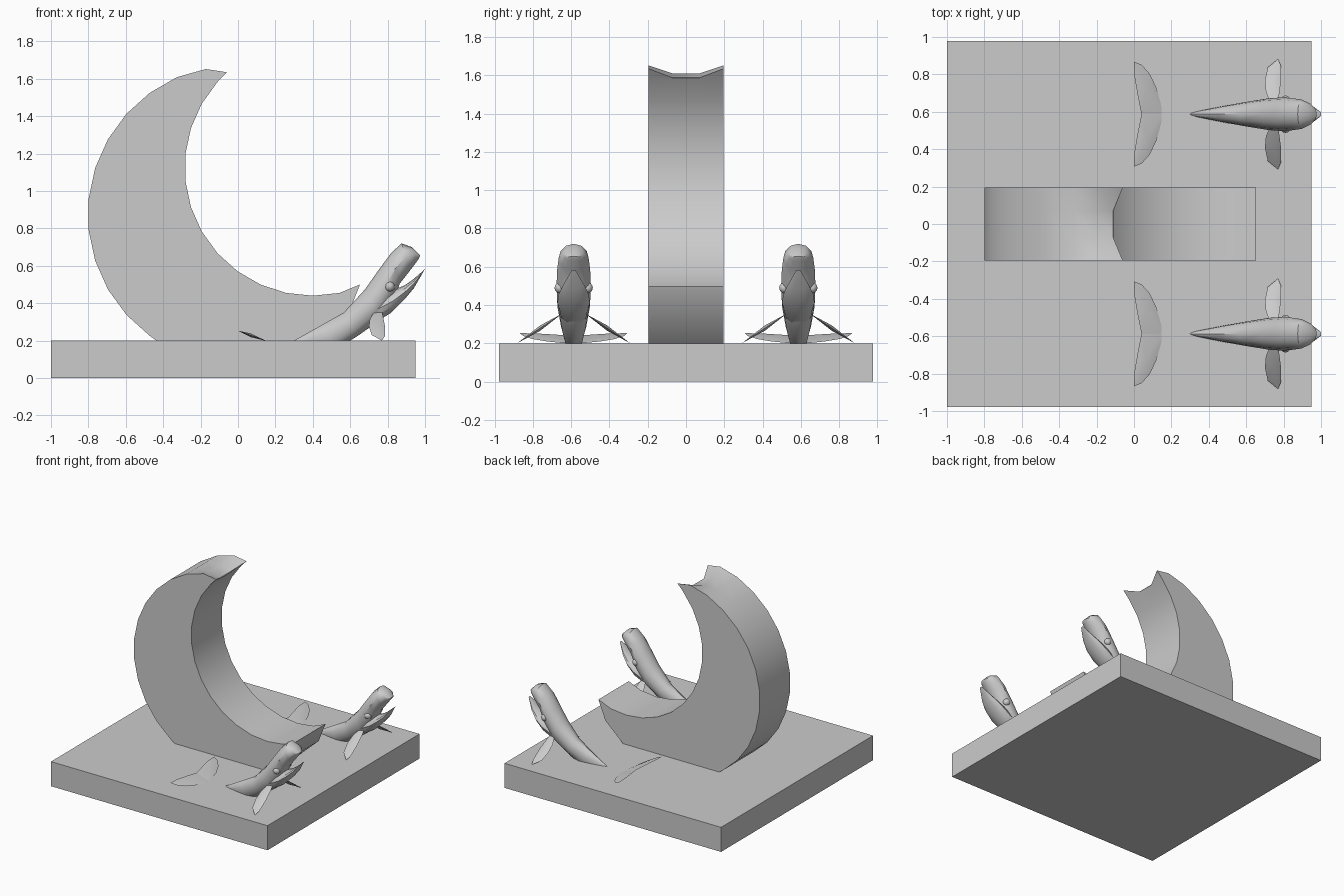
import bpy, bmesh, math
from mathutils import Vector

cube = bpy.data.objects.get("Cube")
if cube:
    bpy.data.objects.remove(cube, do_unlink=True)

grey = bpy.data.materials.new("stone grey")
grey.use_nodes = True
grey.diffuse_color = (0.6, 0.6, 0.6, 1)
grey.node_tree.nodes["Principled BSDF"].inputs["Base Color"].default_value = (0.6, 0.6, 0.6, 1)


def finish(bm, name, angle=30):
    bmesh.ops.remove_doubles(bm, verts=bm.verts, dist=0.0005)
    bmesh.ops.recalc_face_normals(bm, faces=bm.faces)
    mesh = bpy.data.meshes.new(name)
    bm.to_mesh(mesh)
    bm.free()
    mesh.materials.append(grey)
    obj = bpy.data.objects.new(name, mesh)
    bpy.context.collection.objects.link(obj)
    bpy.ops.object.select_all(action='DESELECT')
    obj.select_set(True)
    bpy.context.view_layer.objects.active = obj
    bpy.ops.object.shade_smooth_by_angle(angle=math.radians(angle))
    return obj


def loft(rings, name, angle=30):
    """Skin closed rings of equal length and cap both ends."""
    bm = bmesh.new()
    loops = [[bm.verts.new(p) for p in ring] for ring in rings]
    for a, b in zip(loops, loops[1:]):
        for i in range(len(a)):
            j = (i + 1) % len(a)
            bm.faces.new((a[i], a[j], b[j], b[i]))
    bm.faces.new(loops[0])
    bm.faces.new(loops[-1])
    return finish(bm, name, angle)


def body_rings(stations, y, sides=12):
    """Each station is top x, z, bottom x, z and half width."""
    rings = []
    for tx, tz, bx, bz, w in stations:
        top, low = Vector((tx, y, tz)), Vector((bx, y, bz))
        mid, half = (top + low) / 2, (top - low) / 2
        angles = [math.tau * i / sides for i in range(sides)]
        rings.append([mid + half * math.cos(a) + Vector((0, w * math.sin(a), 0)) for a in angles])
    return rings


def lens(points, thick, name):
    """Thin blade, thick in the middle and sharp at its outline."""
    bm = bmesh.new()
    rim = [bm.verts.new(p) for p in points]
    centre = sum((Vector(p) for p in points), Vector()) / len(points)
    for s in (1, -1):
        hub = bm.verts.new(centre + Vector((0, 0, s * thick)))
        for i, v in enumerate(rim):
            bm.faces.new((v, rim[(i + 1) % len(rim)], hub))
    return finish(bm, name, 50)


def arc(cx, cz, r, start, stop, step):
    return [(cx + r * math.cos(math.radians(a)), cz + r * math.sin(math.radians(a)))
            for a in range(start, stop, step)]


# Base slab
bm = bmesh.new()
bmesh.ops.create_cube(bm, size=1)
for v in bm.verts:
    v.co = Vector((v.co.x * 1.95 - 0.025, v.co.y * 1.955, v.co.z * 0.2 + 0.1))
finish(bm, "base_slab")

# Crescent, with a scooped upper tip
outer = arc(0, 0.875, 0.803, 114, 235, 12)
inner = arc(0.4, 1.125, 0.685, 138, 283, 12)[::-1]
foot = [(-0.42, 0.19), (0.42, 0.19), (0.59, 0.345), (0.652, 0.5)]
edge_tip = [(-0.06, 1.635), (-0.172, 1.652)]
mid_tip = [(-0.112, 1.588), (-0.2, 1.61)]
rings = []
for y, tip in ((-0.195, edge_tip), (-0.07, mid_tip), (0.07, mid_tip), (0.195, edge_tip)):
    rings.append([(x, y, z) for x, z in outer + foot + inner + tip])
loft(rings, "crescent")

# Whale shapes
BODY = [(0.29, 0.195, 0.31, 0.15, 0.008), (0.45, 0.285, 0.52, 0.15, 0.045),
        (0.565, 0.35, 0.64, 0.225, 0.066), (0.68, 0.475, 0.76, 0.31, 0.085),
        (0.75, 0.575, 0.835, 0.42, 0.09), (0.82, 0.67, 0.865, 0.505, 0.086),
        (0.875, 0.72, 0.92, 0.575, 0.078), (0.93, 0.70, 0.96, 0.628, 0.055),
        (0.975, 0.655, 0.97, 0.645, 0.025)]
JAW = [(0.74, 0.43, 0.74, 0.30, 0.075), (0.84, 0.475, 0.82, 0.35, 0.085),
       (0.89, 0.495, 0.89, 0.42, 0.078), (0.94, 0.53, 0.94, 0.48, 0.055),
       (1.0, 0.583, 0.995, 0.575, 0.012)]
FIN = [(0.73, 0.06), (0.705, 0.12), (0.70, 0.18), (0.715, 0.25), (0.77, 0.295),
       (0.785, 0.26), (0.785, 0.17), (0.77, 0.06)]
FLUKE = [(0.15, 0), (0.145, 0.05), (0.12, 0.14), (0.085, 0.215), (0.04, 0.265),
         (0, 0.28), (0.003, 0.2), (0.02, 0.1), (0.04, 0)]

for side, y in (("left", 0.587), ("right", -0.587)):
    loft(body_rings(BODY, y), side + "_whale_body", 35)
    loft(body_rings(JAW, y), side + "_whale_jaw", 35)
    for s in (1, -1):
        # Side fin, slanting down to the slab
        fin = [(x, y + s * d, 0.395 - 0.66 * d) for x, d in FIN]
        lens(fin, 0.014, side + "_whale_fin")
        # Tail fluke, rising out of the slab
        fluke = [(x, y + s * d, 0.253 - 0.36 * x) for x, d in FLUKE]
        lens(fluke, 0.01, side + "_whale_fluke")
        # Eye
        bm = bmesh.new()
        bmesh.ops.create_uvsphere(bm, u_segments=12, v_segments=8, radius=0.028)
        bmesh.ops.translate(bm, verts=bm.verts, vec=(0.81, y + s * 0.072, 0.49))
        finish(bm, side + "_whale_eye", 60)
